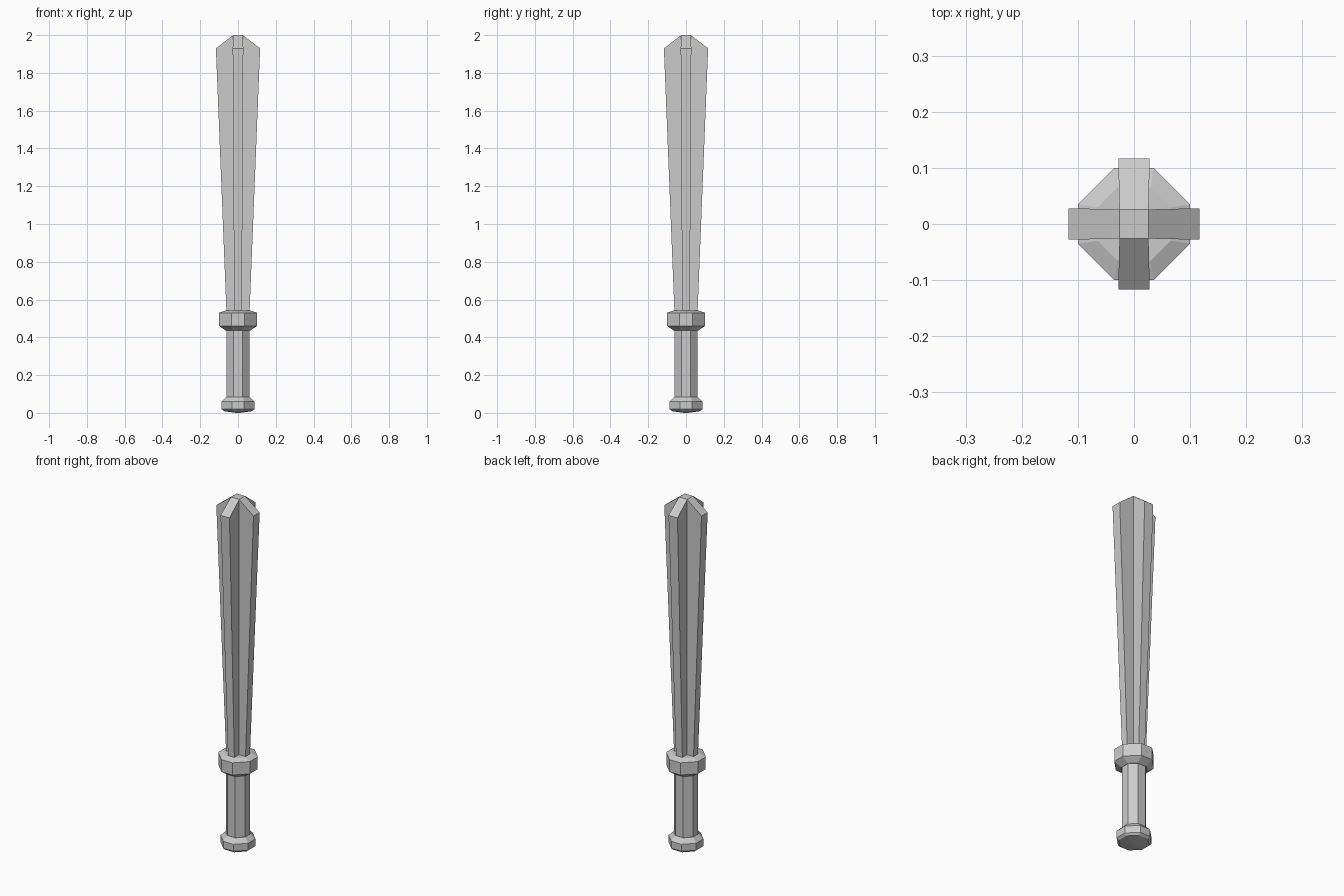
import bpy, bmesh

if "Cube" in bpy.data.objects:
    bpy.data.objects.remove(bpy.data.objects["Cube"])

steel = bpy.data.materials.new("grey_metal")
steel.diffuse_color = (0.6, 0.6, 0.6, 1)
steel.use_nodes = True
steel.node_tree.nodes["Principled BSDF"].inputs["Base Color"].default_value = steel.diffuse_color


def octagon(r, f):
    """Chamfered square: flats at distance r, flats of half width f."""
    return [(r, -f), (r, f), (f, r), (-f, r), (-r, f), (-r, -f), (-f, -r), (f, -r)]


def cross(r, w, c):
    """Plus shape: arm length r, arm half width w, inner corner c."""
    pts = []
    for cs, sn in ((1, 0), (0, 1), (-1, 0), (0, -1)):
        for x, y in ((r, -w), (r, w), (c, c)):
            pts.append((x * cs - y * sn, x * sn + y * cs))
    return pts


def loft(name, sections):
    """Bridge stacked sections (z per point or one z) and cap the ends."""
    bm = bmesh.new()
    rings = []
    for pts, z in sections:
        zs = z if isinstance(z, list) else [z] * len(pts)
        rings.append([bm.verts.new((x, y, h)) for (x, y), h in zip(pts, zs)])
    n = len(rings[0])
    for a, b in zip(rings, rings[1:]):
        for i in range(n):
            j = (i + 1) % n
            bm.faces.new((a[i], a[j], b[j], b[i]))
    bm.faces.new(rings[0][::-1])
    bm.faces.new(rings[-1])
    bmesh.ops.remove_doubles(bm, verts=bm.verts, dist=1e-5)
    bmesh.ops.recalc_face_normals(bm, faces=bm.faces)
    me = bpy.data.meshes.new(name)
    bm.to_mesh(me)
    bm.free()
    me.materials.append(steel)
    ob = bpy.data.objects.new(name, me)
    bpy.context.collection.objects.link(ob)
    return ob


# Pommel with a shallow pointed underside
loft("pommel", [(octagon(0.012, 0.005), 0.0), (octagon(0.075, 0.029), 0.009),
                (octagon(0.087, 0.032), 0.02), (octagon(0.087, 0.032), 0.06),
                (octagon(0.062, 0.025), 0.085)])

# Grip
loft("grip", [(octagon(0.06, 0.024), 0.07), (octagon(0.06, 0.024), 0.45)])

# Collar between grip and head
loft("collar", [(octagon(0.064, 0.026), 0.435), (octagon(0.1, 0.035), 0.46),
                (octagon(0.1, 0.035), 0.53), (octagon(0.065, 0.03), 0.542)])

# Four-flanged head: inner corners rise to the top square, arms bevel to it
top_z = [1.93, 1.93, 2.0] * 4
loft("flanged_head", [(cross(0.061, 0.02, 0.02), 0.53),
                      (cross(0.117, 0.028, 0.026), top_z),
                      (cross(0.026, 0.026, 0.026), 2.0)])
